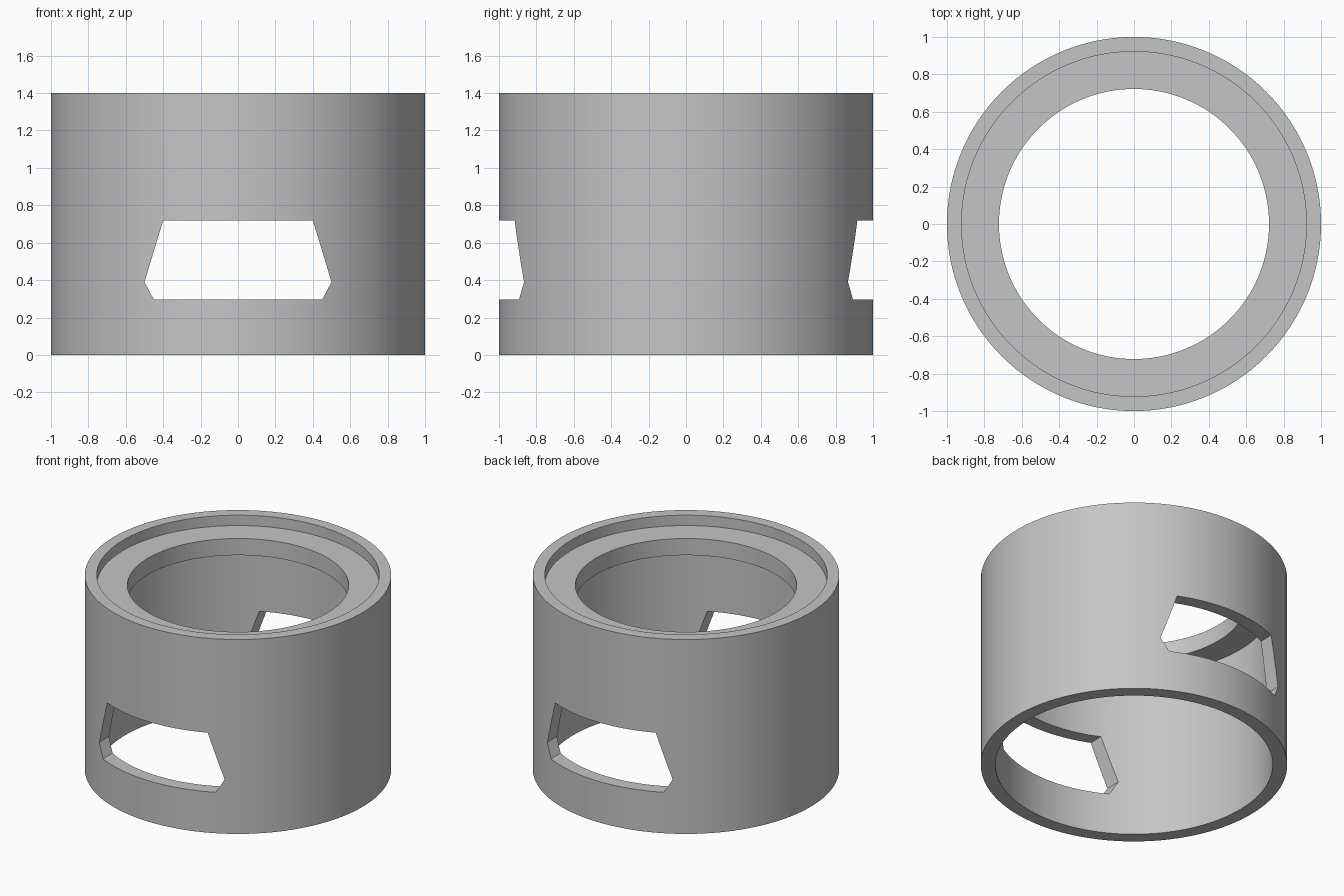
import bpy
import bmesh
import math

cube = bpy.data.objects.get("Cube")
if cube:
    bpy.data.objects.remove(cube, do_unlink=True)

SEGMENTS = 128
HEIGHT = 1.4

# Plain grey material
grey = bpy.data.materials.new("plain_grey")
grey.use_nodes = True
colour = (0.56, 0.56, 0.56, 1)
grey.diffuse_color = colour
grey.node_tree.nodes["Principled BSDF"].inputs["Base Color"].default_value = colour


def make_object(name, bm):
    bmesh.ops.recalc_face_normals(bm, faces=bm.faces)
    mesh = bpy.data.meshes.new(name)
    bm.to_mesh(mesh)
    bm.free()
    mesh.materials.append(grey)
    obj = bpy.data.objects.new(name, mesh)
    bpy.context.collection.objects.link(obj)
    return obj


def lathe(name, profile):
    """Revolve a closed (radius, z) profile around the z axis."""
    bm = bmesh.new()
    rings = []
    for i in range(SEGMENTS):
        a = math.tau * i / SEGMENTS
        rings.append([bm.verts.new((r * math.cos(a), r * math.sin(a), z))
                      for r, z in profile])
    n = len(profile)
    for i, ring in enumerate(rings):
        after = rings[(i + 1) % SEGMENTS]
        for j in range(n):
            k = (j + 1) % n
            bm.faces.new((ring[j], after[j], after[k], ring[k]))
    return make_object(name, bm)


def prism(name, outline, depth):
    """Extrude an (x, z) outline along y, centred on y = 0."""
    bm = bmesh.new()
    face = bm.faces.new([bm.verts.new((x, -depth / 2, z)) for x, z in outline])
    extruded = bmesh.ops.extrude_face_region(bm, geom=[face])["geom"]
    moved = [g for g in extruded if isinstance(g, bmesh.types.BMVert)]
    bmesh.ops.translate(bm, vec=(0, depth, 0), verts=moved)
    return make_object(name, bm)


# Hollow sleeve with a recessed top rim and an inner flange
sleeve = lathe("sleeve", [
    (1, 0), (1, HEIGHT),                # outer wall
    (0.922, HEIGHT), (0.922, 1.325),    # rim and recess
    (0.722, 1.325), (0.722, 1.205),     # flange
    (0.905, 1.205), (0.905, 0),         # inner wall
])

# Window opening passing through the front and back walls
right_half = [(0.45, 0.295), (0.5, 0.39), (0.4, 0.72)]
left_half = [(-x, z) for x, z in reversed(right_half)]
cutter = prism("window_cutter", right_half + left_half, 3)
cutter.hide_render = True

cut = sleeve.modifiers.new("windows", "BOOLEAN")
cut.operation = "DIFFERENCE"
cut.solver = "EXACT"
cut.object = cutter

bpy.ops.object.select_all(action="DESELECT")
sleeve.select_set(True)
bpy.context.view_layer.objects.active = sleeve
bpy.ops.object.modifier_apply(modifier=cut.name)
bpy.data.objects.remove(cutter, do_unlink=True)

# Smooth round walls with crisp edges
bpy.ops.object.shade_smooth_by_angle(angle=math.radians(25))
